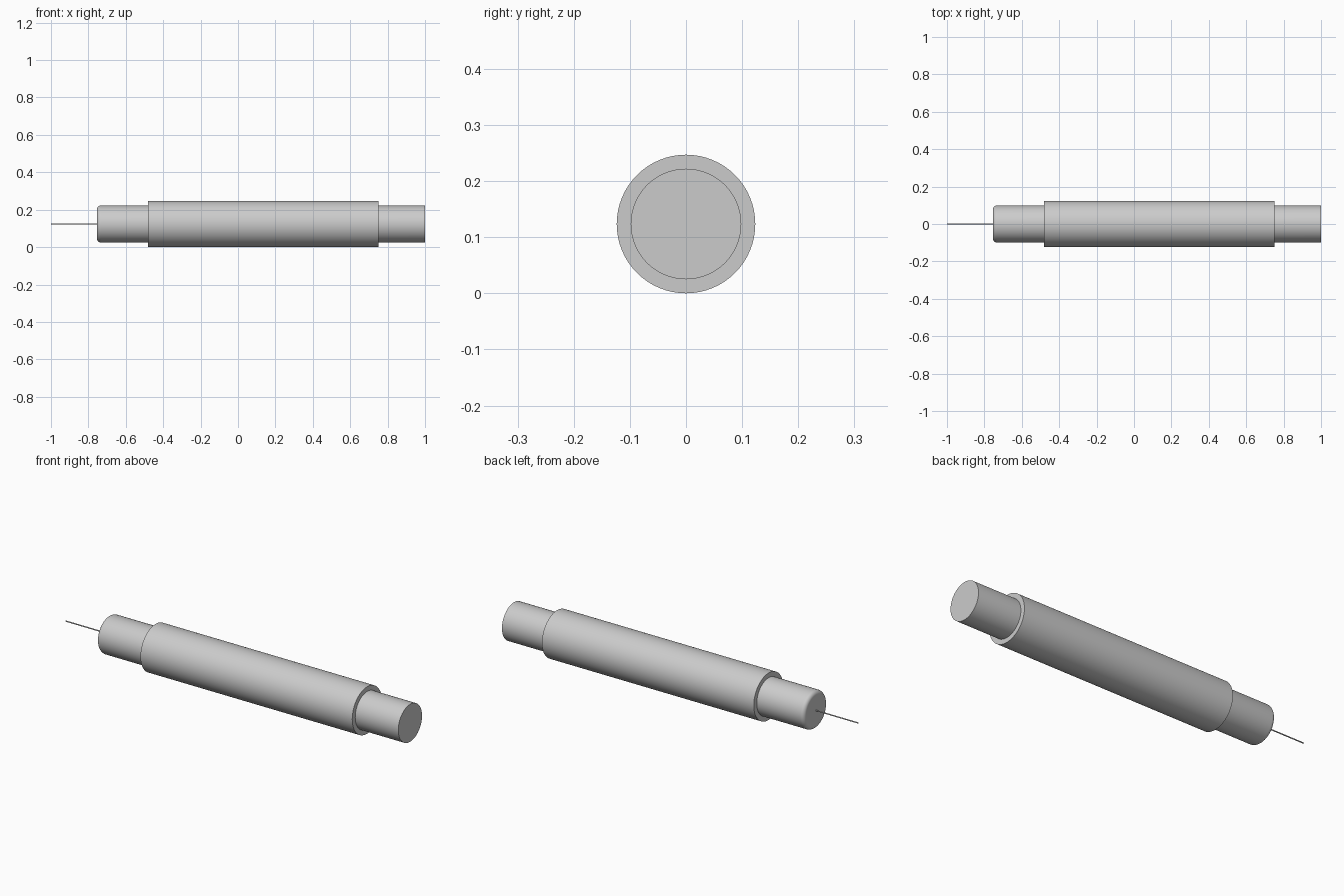
import bpy, bmesh, math

if "Cube" in bpy.data.objects:
    bpy.data.objects.remove(bpy.data.objects["Cube"])

R = 0.1235   # sleeve radius, also the axis height
grey = bpy.data.materials.new("light grey")
grey.diffuse_color = (0.6, 0.6, 0.6, 1)
grey.use_nodes = True
grey.node_tree.nodes["Principled BSDF"].inputs["Base Color"].default_value = grey.diffuse_color


def lathe(name, profile, sides=64):
    """Revolve (x, radius) points around the long axis and close both ends."""
    bm = bmesh.new()
    rings = []
    for x, r in profile:
        ring = []
        for i in range(sides):
            a = 2 * math.pi * i / sides
            ring.append(bm.verts.new((x, r * math.cos(a), R + r * math.sin(a))))
        rings.append(ring)
    for a, b in zip(rings, rings[1:]):
        for i in range(sides):
            j = (i + 1) % sides
            bm.faces.new((a[i], a[j], b[j], b[i]))
    bm.faces.new(rings[0])
    bm.faces.new(rings[-1])
    bmesh.ops.recalc_face_normals(bm, faces=bm.faces)
    mesh = bpy.data.meshes.new(name)
    bm.to_mesh(mesh)
    bm.free()
    mesh.materials.append(grey)
    obj = bpy.data.objects.new(name, mesh)
    bpy.context.collection.objects.link(obj)
    bpy.context.view_layer.objects.active = obj
    obj.select_set(True)
    bpy.ops.object.shade_smooth_by_angle(angle=math.radians(35))
    obj.select_set(False)


# Outer sleeve
lathe("outer_sleeve", [(-0.48, R), (0.75, R)])

# Inner core: rounded at the wire end, flat at the other
bevel = 0.02
rounded = []
for k in range(7):
    t = math.pi / 2 * k / 6
    rounded.append((-0.754 + bevel * (1 - math.sin(t)),
                    0.0985 - bevel * (1 - math.cos(t))))
lathe("inner_core", rounded[::-1] + [(1.0, 0.0985)])

# Thin wire along the axis
lathe("wire", [(-1.0, 0.003), (-0.74, 0.003)], 16)
